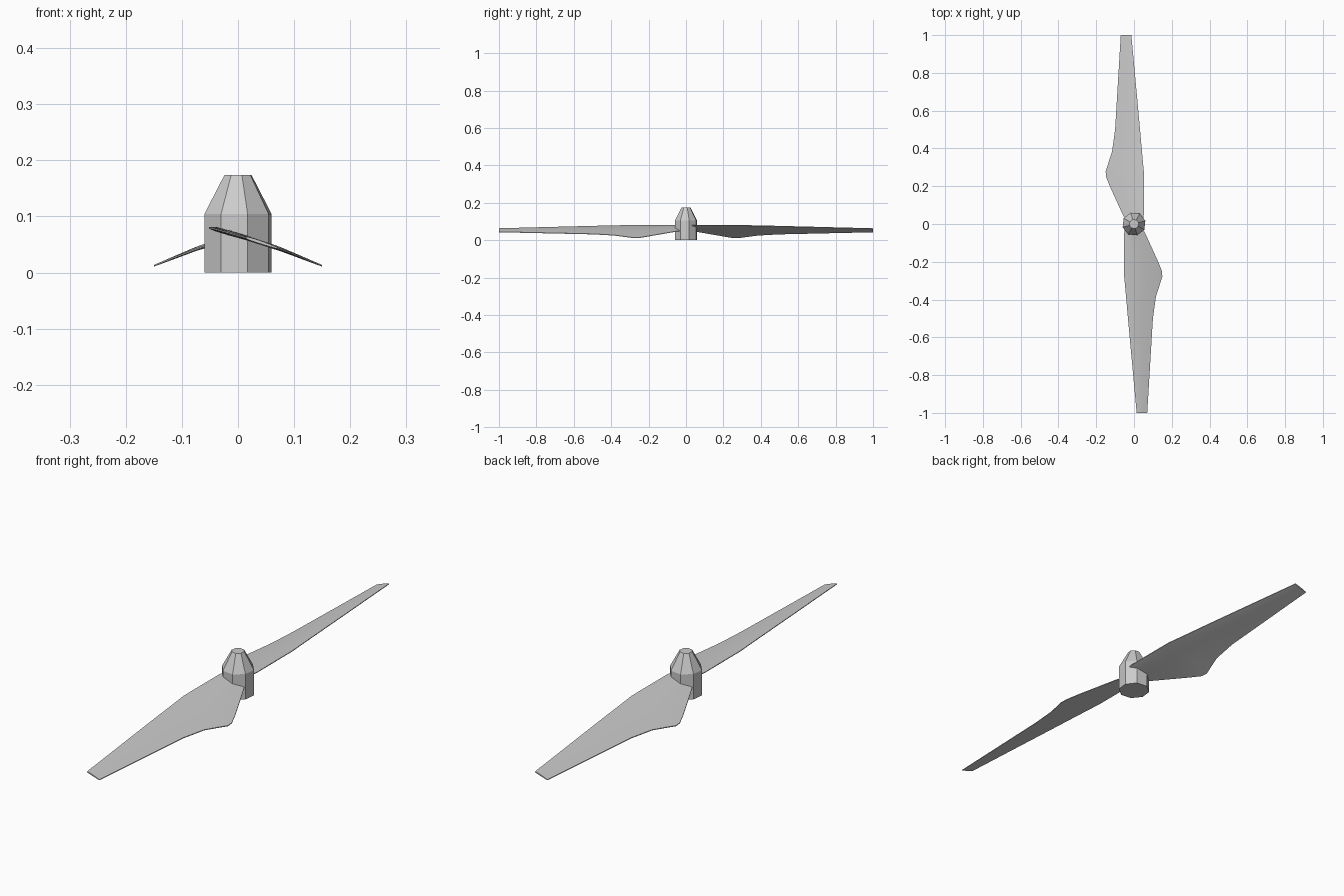
import bpy, bmesh, math
from mathutils import Matrix

cube = bpy.data.objects.get("Cube")
if cube:
    bpy.data.objects.remove(cube, do_unlink=True)

grey = bpy.data.materials.new("light grey")
grey.use_nodes = True
colour = (0.6, 0.6, 0.6, 1)
grey.diffuse_color = colour
grey.node_tree.nodes["Principled BSDF"].inputs["Base Color"].default_value = colour


def loft(name, rings, smooth_angle):
    """Skin a list of equal-length closed rings and cap both ends."""
    bm = bmesh.new()
    rows = [[bm.verts.new(p) for p in ring] for ring in rings]
    n = len(rows[0])
    for a, b in zip(rows, rows[1:]):
        for i in range(n):
            j = (i + 1) % n
            bm.faces.new((a[i], a[j], b[j], b[i]))
    bm.faces.new(rows[0])
    bm.faces.new(rows[-1])
    bmesh.ops.recalc_face_normals(bm, faces=bm.faces)
    mesh = bpy.data.meshes.new(name)
    bm.to_mesh(mesh)
    bm.free()
    mesh.materials.append(grey)
    obj = bpy.data.objects.new(name, mesh)
    bpy.context.collection.objects.link(obj)
    if smooth_angle:
        bpy.ops.object.select_all(action='DESELECT')
        obj.select_set(True)
        bpy.context.view_layer.objects.active = obj
        bpy.ops.object.shade_smooth_by_angle(angle=math.radians(smooth_angle))
    return obj


# Hub: eight-sided cylinder with a tapered nose
SIDES = 8
loft("hub", [[(r * math.cos(a), r * math.sin(a), z)
              for a in (math.radians(16) + k * math.tau / SIDES for k in range(SIDES))]
             for r, z in ((0.0625, 0), (0.0625, 0.104), (0.025, 0.174))], 0)

# Blade: thin pitched sections given as (y, leading x, trailing x)
STATIONS = [(0, -0.045, 0.035), (-0.05, -0.052, 0.06), (-0.2, -0.052, 0.128),
            (-0.25, -0.052, 0.148), (-0.28, -0.052, 0.15), (-0.31, -0.049, 0.14),
            (-0.385, -0.042, 0.116), (-0.5, -0.032, 0.1), (-1, 0.014, 0.07)]
CHORD = (0, 0.12, 0.35, 0.65, 1)


def camber(x):
    """Height of the pitched mid surface, gently arched across the chord."""
    s = (x + 0.052) / 0.202
    return 0.08 - 0.068 * s + 0.02 * s * (1 - s)


def section(y, x0, x1):
    top, bottom = [], []
    for t in CHORD:
        x = x0 + (x1 - x0) * t
        half = 0.0015 + 0.009 * math.sqrt(t) * (1 - t) * (1 + 0.6 * y)
        top.append((x, y, camber(x) + half))
        bottom.append((x, y, camber(x) - half))
    return top + bottom[::-1]


front_blade = loft("front_blade", [section(*s) for s in STATIONS], 30)
back_blade = front_blade.copy()
back_blade.data = front_blade.data.copy()
back_blade.name = "back_blade"
back_blade.data.transform(Matrix.Rotation(math.pi, 4, 'Z'))
bpy.context.collection.objects.link(back_blade)
